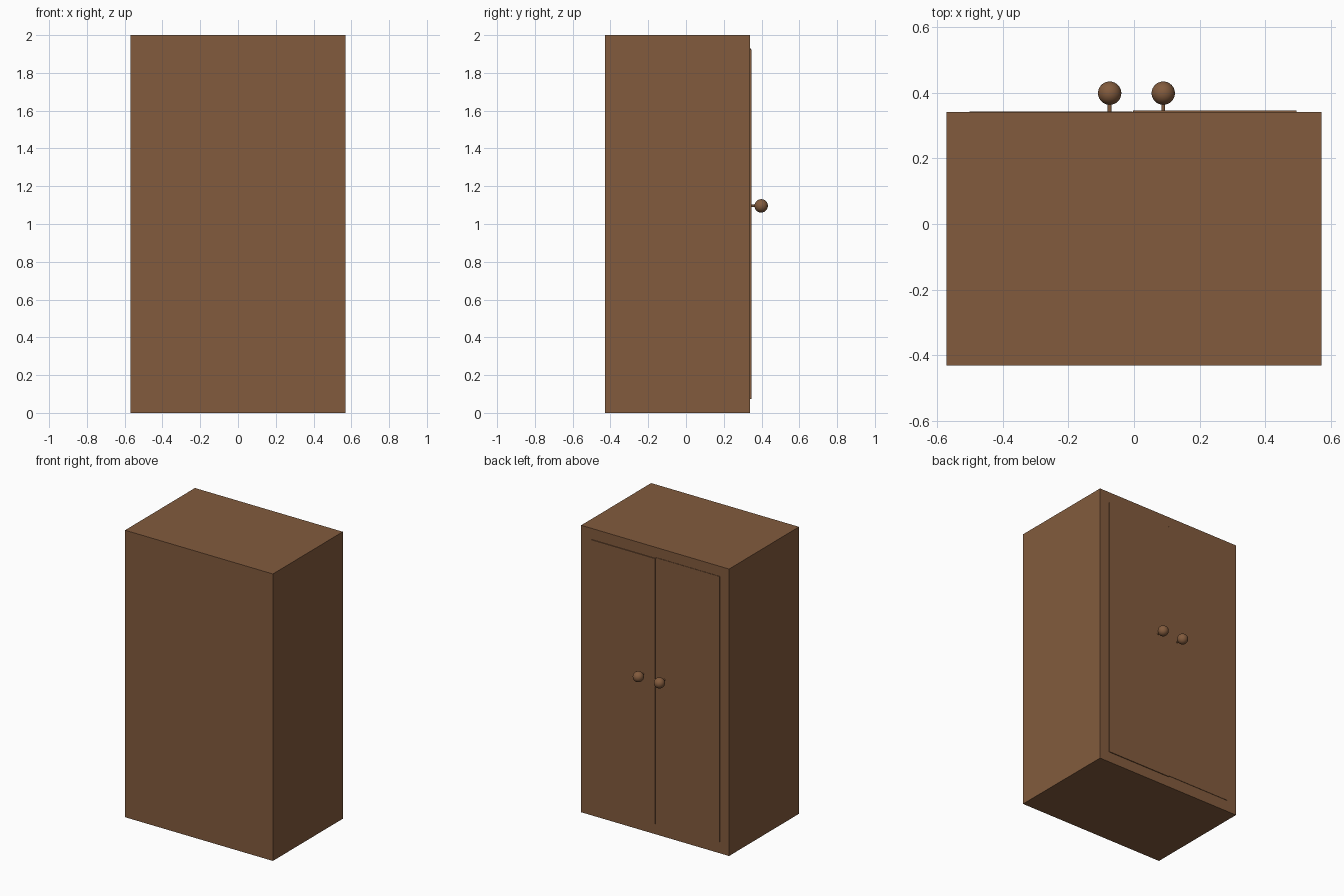
import bpy, math

if "Cube" in bpy.data.objects:
    bpy.data.objects.remove(bpy.data.objects["Cube"])

wood = bpy.data.materials.new("brown wood")
wood.diffuse_color = (0.225, 0.105, 0.047, 1)
wood.use_nodes = True
wood.node_tree.nodes["Principled BSDF"].inputs["Base Color"].default_value = wood.diffuse_color


def finish(name):
    ob = bpy.context.object
    ob.name = name
    ob.data.materials.append(wood)
    return ob


def box(name, lo, hi):
    centre = [(a + b) / 2 for a, b in zip(lo, hi)]
    bpy.ops.mesh.primitive_cube_add(size=1, location=centre)
    bpy.context.object.scale = [b - a for a, b in zip(lo, hi)]
    bpy.ops.object.transform_apply(location=False, rotation=False, scale=True)
    return finish(name)


# Cabinet body
box("wardrobe_body", (-0.57, -0.43, 0), (0.57, 0.34, 2))

# Thin doors on the +y side, each with a knob on a slim stem
doors = [
    ("left", -0.50, -0.004, 0.08, 1.93, 0.343, -0.074),
    ("right", -0.003, 0.495, 0.073, 1.923, 0.3455, 0.089),
]
for side, x0, x1, z0, z1, y, kx in doors:
    box(side + "_door", (x0, 0.335, z0), (x1, y, z1))
    bpy.ops.mesh.primitive_cylinder_add(vertices=24, radius=0.006, depth=0.05,
                                        location=(kx, 0.36, 1.096),
                                        rotation=(math.pi / 2, 0, 0))
    finish(side + "_knob_stem")
    bpy.ops.object.shade_smooth_by_angle()
    bpy.ops.mesh.primitive_uv_sphere_add(segments=32, ring_count=16, radius=0.0355,
                                         location=(kx, 0.398, 1.096))
    finish(side + "_knob")
    bpy.ops.object.shade_smooth()
